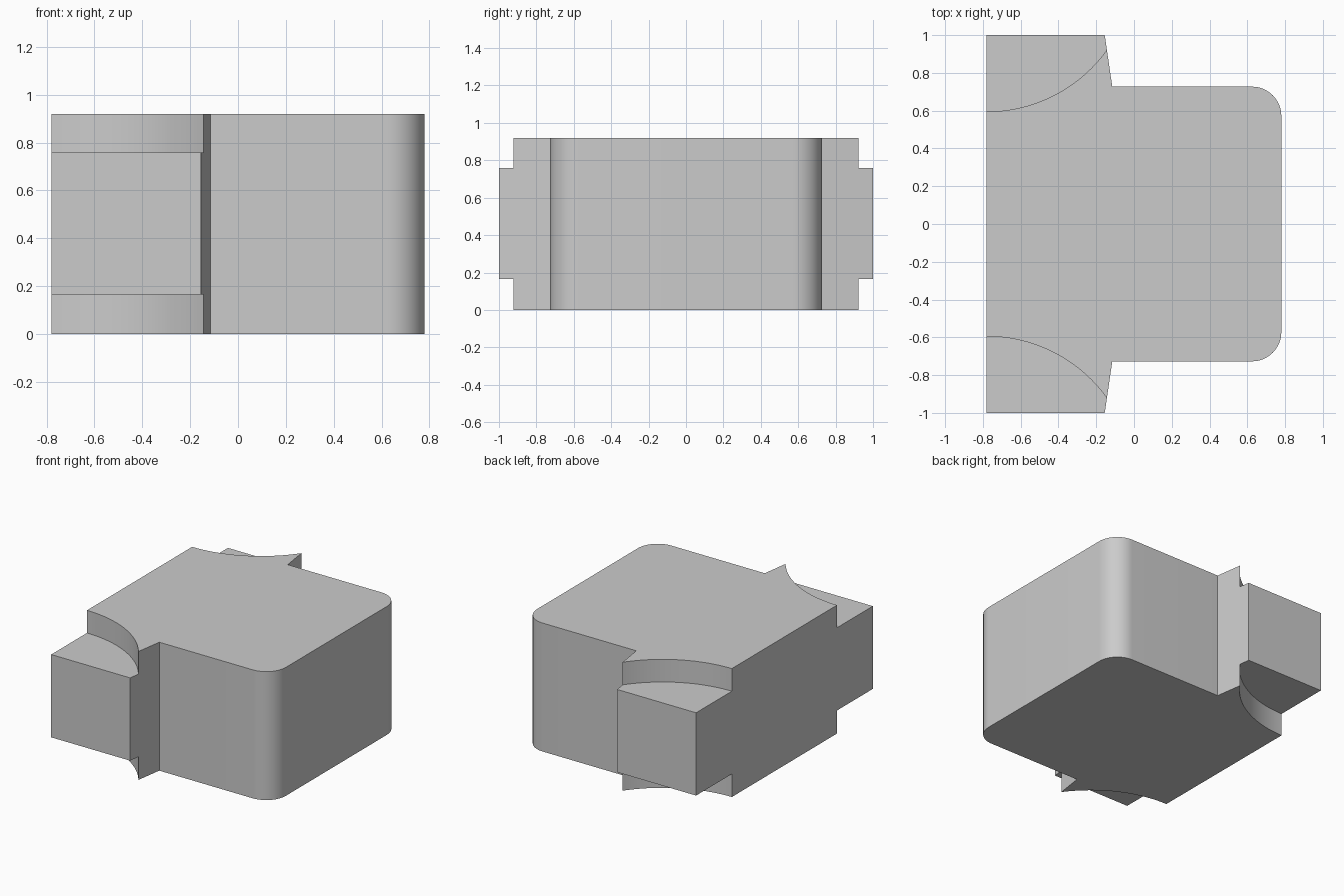
import bpy
import bmesh
from math import sin, cos, pi

cube = bpy.data.objects.get("Cube")
if cube:
    bpy.data.objects.remove(cube, do_unlink=True)

HEIGHT = 0.92
BACK, FRONT, SIDE = -0.78, 0.78, 0.727
CORNER = 0.155
STEP_LOW, STEP_HIGH = 0.165, 0.758
NOTCH_R = 0.783

grey = bpy.data.materials.new("plain grey")
grey.use_nodes = True
colour = (0.6, 0.6, 0.6, 1)
grey.diffuse_color = colour
grey.node_tree.nodes["Principled BSDF"].inputs["Base Color"].default_value = colour


def prism(name, outline, z0, z1):
    """Extrude a closed counter-clockwise outline between two heights."""
    bm = bmesh.new()
    base = bm.faces.new([bm.verts.new((x, y, z0)) for x, y in outline])
    top = bmesh.ops.extrude_face_region(bm, geom=[base])["geom"]
    verts = [v for v in top if isinstance(v, bmesh.types.BMVert)]
    bmesh.ops.translate(bm, verts=verts, vec=(0, 0, z1 - z0))
    bmesh.ops.recalc_face_normals(bm, faces=bm.faces)
    mesh = bpy.data.meshes.new(name)
    bm.to_mesh(mesh)
    bm.free()
    mesh.materials.append(grey)
    obj = bpy.data.objects.new(name, mesh)
    bpy.context.collection.objects.link(obj)
    return obj


def arc(cx, cy, r, start, end, steps):
    angles = [start + (end - start) * i / steps for i in range(steps + 1)]
    return [(cx + r * cos(a), cy + r * sin(a)) for a in angles]


# Body outline: half with a flared ear and a rounded corner, then mirrored
half = [(BACK, -1), (-0.155, -1), (-0.115, -SIDE)]
half += arc(FRONT - CORNER, -SIDE + CORNER, CORNER, -pi / 2, 0, 16)
outline = half + [(x, -y) for x, y in reversed(half)]
body = prism("body_block", outline, 0, HEIGHT)

# Curved notches above and below each ear
cutters = []
for side in (-1, 1):
    circle = arc(BACK, side * (0.595 + NOTCH_R), NOTCH_R, 0, 2 * pi, 128)[:-1]
    for z0, z1 in ((-0.2, STEP_LOW), (STEP_HIGH, HEIGHT + 0.2)):
        cutter = prism("notch_cutter", circle, z0, z1)
        cutter.hide_render = True
        cutters.append(cutter)
        cut = body.modifiers.new("notch", 'BOOLEAN')
        cut.operation = 'DIFFERENCE'
        cut.solver = 'EXACT'
        cut.object = cutter

# Apply the cuts, drop the cutters and smooth the curved walls
bpy.ops.object.select_all(action='DESELECT')
bpy.context.view_layer.objects.active = body
body.select_set(True)
for name in [m.name for m in body.modifiers]:
    bpy.ops.object.modifier_apply(modifier=body.modifiers[-len(body.modifiers)].name)
for cutter in cutters:
    bpy.data.objects.remove(cutter, do_unlink=True)
bpy.ops.object.shade_smooth_by_angle(angle=pi / 6)
